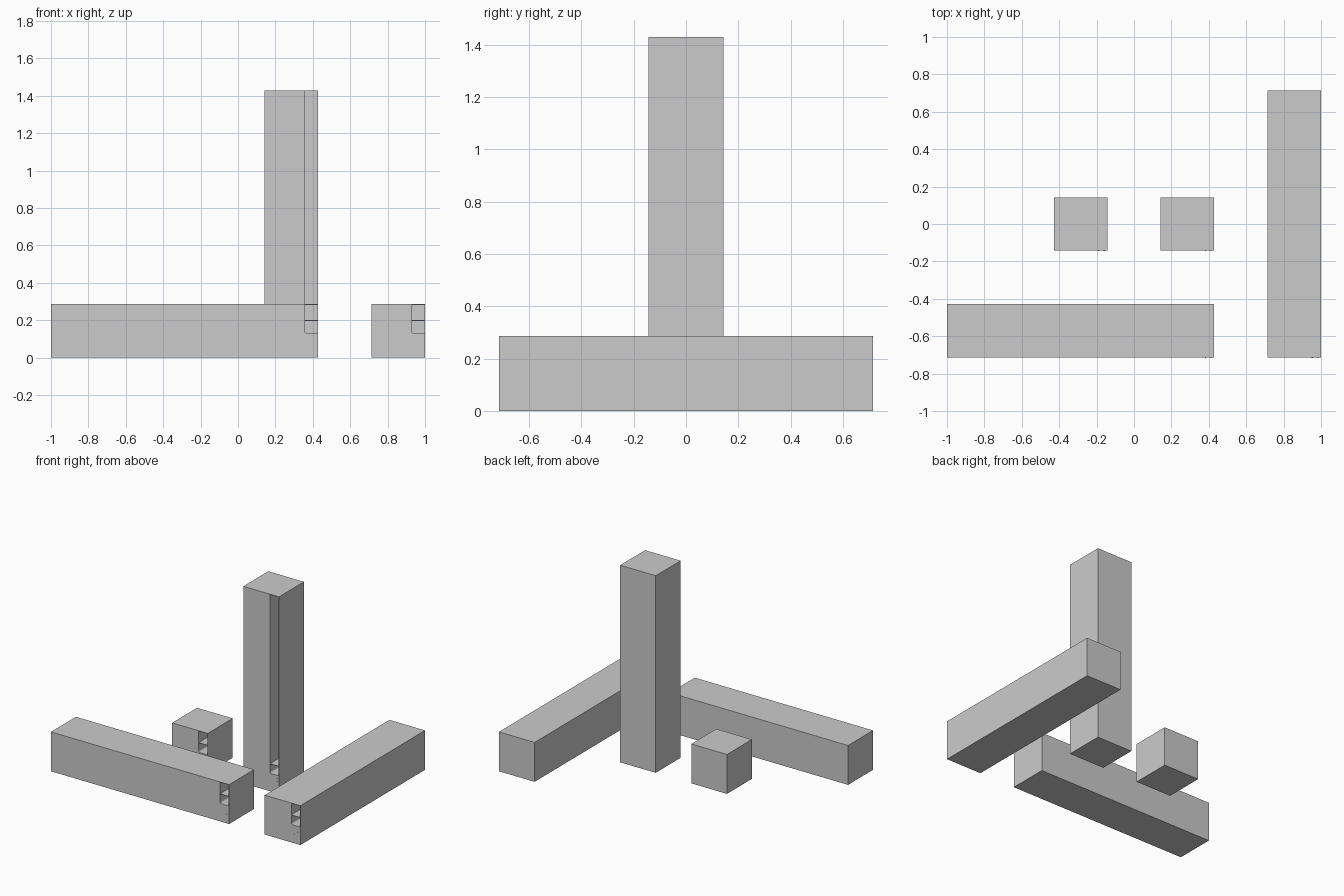
import bpy, bmesh, math

if "Cube" in bpy.data.objects:
    bpy.data.objects.remove(bpy.data.objects["Cube"])

U = 2 / 7  # block unit


def box(name, lo, hi):
    bm = bmesh.new()
    bmesh.ops.create_cube(bm, size=1)
    for v in bm.verts:
        v.co = [lo[i] if v.co[i] < 0 else hi[i] for i in range(3)]
    me = bpy.data.meshes.new(name)
    bm.to_mesh(me)
    bm.free()
    ob = bpy.data.objects.new(name, me)
    bpy.context.collection.objects.link(ob)
    return ob


def cutter(x0, x1, z0, z1, y, depth, r=0.0):
    # pocket profile with an optionally rounded lower left corner
    pts = [(x1, z0), (x1, z1), (x0, z1)]
    if r:
        pts += [(x0 + r - r * math.cos(a), z0 + r - r * math.sin(a))
                for a in (i * math.pi / 8 for i in range(5))]
    else:
        pts.append((x0, z0))
    bm = bmesh.new()
    f = bm.faces.new([bm.verts.new((x, y - 0.05, z)) for x, z in pts])
    ext = bmesh.ops.extrude_face_region(bm, geom=[f])["geom"]
    for v in ext:
        if isinstance(v, bmesh.types.BMVert):
            v.co.y = y + depth
    bmesh.ops.recalc_face_normals(bm, faces=bm.faces)
    me = bpy.data.meshes.new("pocket_cutter")
    bm.to_mesh(me)
    bm.free()
    ob = bpy.data.objects.new("pocket_cutter", me)
    ob.hide_render = True
    bpy.context.collection.objects.link(ob)
    return ob


def case(name, lo, hi):
    ob = box(name, lo, hi)
    right, front, top = hi[0], lo[1], hi[2]
    x0, x1 = right - 0.072, right - 0.003
    # two bays in the front face, split by a thin shelf
    for z0, z1, r in ((0.13, 0.197, 0.012), (0.2, top - 0.003, 0)):
        c = cutter(x0, x1, z0, z1, front, 0.11, r)
        m = ob.modifiers.new("bay", "BOOLEAN")
        m.operation = "DIFFERENCE"
        m.solver = "EXACT"
        m.object = c
        bpy.context.view_layer.objects.active = ob
        bpy.ops.object.modifier_apply(modifier=m.name)
        bpy.data.objects.remove(c)
    # small buttons under the bays
    for i in range(2):
        for j in range(3):
            x, z = right - 0.05 + i * 0.03, 0.06 + j * 0.022
            box(name + "_button", (x, front - 0.001, z), (x + 0.007, front + 0.001, z + 0.006))


# blocks: one cube, one upright and two lying bars
case("cube_block", (-1.5 * U, -0.5 * U, 0), (-0.5 * U, 0.5 * U, U))
case("tower_block", (0.5 * U, -0.5 * U, 0), (1.5 * U, 0.5 * U, 5 * U))
case("wide_block", (-3.5 * U, -2.5 * U, 0), (1.5 * U, -1.5 * U, U))
case("deep_block", (2.5 * U, -2.5 * U, 0), (3.5 * U, 2.5 * U, U))
